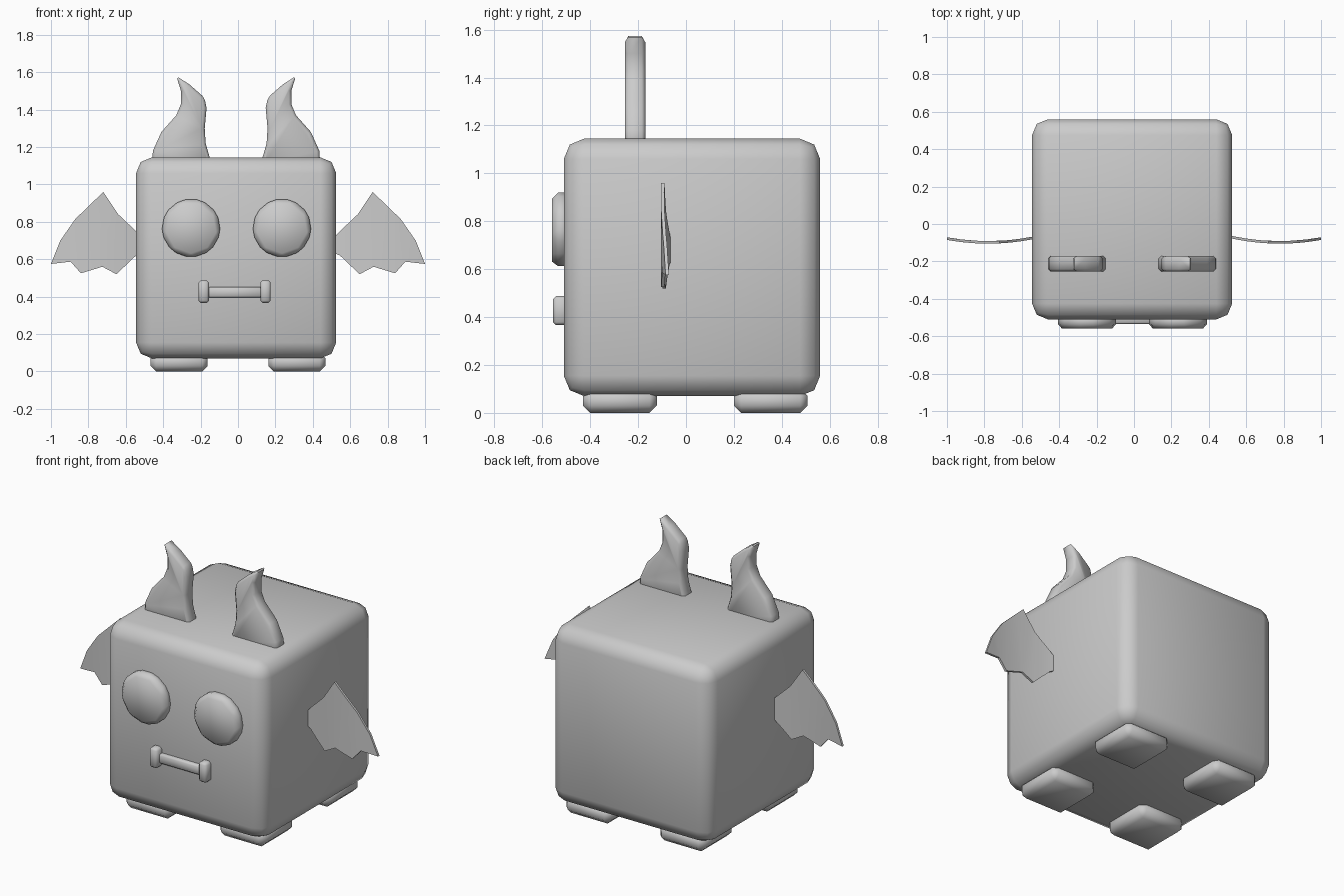
import bpy, bmesh, math
from mathutils import Matrix, Vector

cube = bpy.data.objects.get("Cube")
if cube:
    bpy.data.objects.remove(cube, do_unlink=True)

CX = -0.01  # shared symmetry line of body, face and horns

grey = bpy.data.materials.new("plain grey")
grey.use_nodes = True
grey.diffuse_color = (0.6, 0.6, 0.6, 1)
grey.node_tree.nodes["Principled BSDF"].inputs["Base Color"].default_value = (0.6, 0.6, 0.6, 1)


def finish(name, bm, bevel=0, segments=1, angle=180):
    """Turn a bmesh into a shaded, optionally bevelled object."""
    bmesh.ops.recalc_face_normals(bm, faces=bm.faces)
    mesh = bpy.data.meshes.new(name)
    bm.to_mesh(mesh)
    bm.free()
    mesh.materials.append(grey)
    ob = bpy.data.objects.new(name, mesh)
    bpy.context.collection.objects.link(ob)
    bpy.ops.object.select_all(action='DESELECT')
    ob.select_set(True)
    bpy.context.view_layer.objects.active = ob
    if bevel:
        mod = ob.modifiers.new("Bevel", 'BEVEL')
        mod.width = bevel
        mod.segments = segments
        mod.limit_method = 'ANGLE'
        mod.angle_limit = math.radians(30)
        bpy.ops.object.modifier_apply(modifier=mod.name)
    if angle >= 180:
        bpy.ops.object.shade_smooth()
    else:
        bpy.ops.object.shade_smooth_by_angle(angle=math.radians(angle))
    return ob


def box(name, lo, hi, bevel, segments=1):
    lo, hi = Vector(lo), Vector(hi)
    bm = bmesh.new()
    bmesh.ops.create_cube(bm, size=1)
    bmesh.ops.scale(bm, vec=hi - lo, verts=bm.verts)
    bmesh.ops.translate(bm, vec=(lo + hi) / 2, verts=bm.verts)
    return finish(name, bm, bevel, segments)


def plate(points, side, centre, y0, y1):
    """Extrude an x-z outline from y0 to y1, on the chosen side."""
    bm = bmesh.new()
    face = bm.faces.new([bm.verts.new((centre + side * x, y0, z)) for x, z in points])
    new = bmesh.ops.extrude_face_region(bm, geom=[face])["geom"]
    bmesh.ops.translate(bm, vec=(0, y1 - y0, 0),
                        verts=[v for v in new if isinstance(v, bmesh.types.BMVert)])
    return bm


# Body
box("body", (-0.545, -0.51, 0.07), (0.525, 0.56, 1.145), 0.085, 2)

# Mouth bar between two upright ends
box("mouth_bar", (-0.16, -0.535, 0.395), (0.13, -0.48, 0.452), 0.008)
HORN = [(0.45, 1.10), (0.445, 1.18), (0.40, 1.28), (0.32, 1.37), (0.295, 1.43),
        (0.295, 1.50), (0.32, 1.58), (0.25, 1.535), (0.17, 1.465), (0.158, 1.41),
        (0.168, 1.30), (0.163, 1.22), (0.14, 1.14), (0.14, 1.10)]
WING = [(0.50, 0.70), (0.545, 0.75), (0.64, 0.84), (0.72, 0.96), (0.87, 0.815),
        (0.95, 0.70), (1.0, 0.575), (0.895, 0.587), (0.84, 0.525), (0.725, 0.56),
        (0.65, 0.52), (0.545, 0.62), (0.50, 0.64)]

for side, label in ((1, "left"), (-1, "right")):
    # Feet
    for y, place in ((-0.43, "front"), (0.2, "back")):
        x = side * 0.315
        box(f"{place}_{label}_foot", (x - 0.153, y, 0), (x + 0.153, y + 0.308, 0.1), 0.03)

    # Mouth end
    x = -0.018 + side * 0.165
    box(f"{label}_mouth_end", (x - 0.028, -0.555, 0.367), (x + 0.028, -0.48, 0.487), 0.012)

    # Nine-sided eye with a corner pointing down
    bm = bmesh.new()
    outline = [(0.162 * math.sin(i * math.tau / 9), 0.767 - 0.162 * math.cos(i * math.tau / 9))
               for i in range(9)]
    bm = plate(outline, 1, -0.008 + side * 0.243, -0.56, -0.48)
    finish(f"{label}_eye", bm, 0.025)

    # Horn
    finish(f"{label}_horn", plate(HORN, side, CX, -0.255, -0.17), 0.014, 1, 60)

    # Thin wing, bowed towards the front in the middle
    bm = plate(WING, side, 0, -0.007, 0.007)
    for cut in (0.6, 0.68, 0.76, 0.84, 0.92):
        bmesh.ops.bisect_plane(bm, geom=bm.verts[:] + bm.edges[:] + bm.faces[:],
                               plane_co=(side * cut, 0, 0), plane_no=(1, 0, 0))
    for v in bm.verts:
        v.co.y += -0.098 + 0.02 * ((abs(v.co.x) - 0.78) / 0.22) ** 2
    finish(f"{label}_wing", bm, 0, 1, 40)
